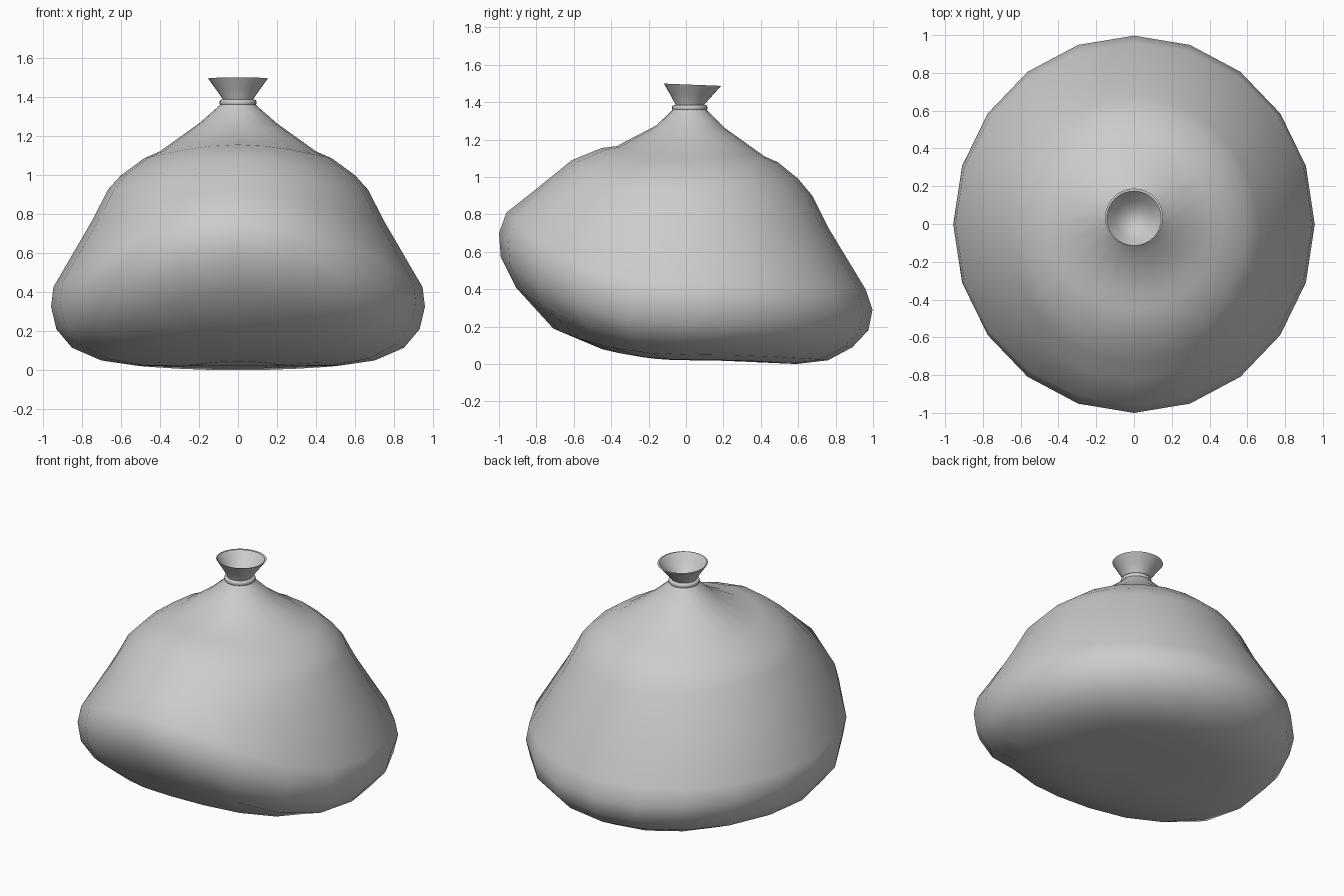
import bpy, bmesh, math

if "Cube" in bpy.data.objects:
    bpy.data.objects.remove(bpy.data.objects["Cube"])


def loft(name, rings, cap_start=None, cap_end=None, angle=60):
    """Skin a list of closed rings; optional pole points close the ends."""
    bm = bmesh.new()
    loops = [[bm.verts.new(p) for p in ring] for ring in rings]
    n = len(loops[0])
    for a, b in zip(loops, loops[1:]):
        for i in range(n):
            j = (i + 1) % n
            bm.faces.new((a[i], b[i], b[j], a[j]))
    for pole, ring in ((cap_start, loops[0]), (cap_end, loops[-1])):
        if pole:
            v = bm.verts.new(pole)
            for i in range(n):
                bm.faces.new((ring[i], ring[(i + 1) % n], v))
    bmesh.ops.recalc_face_normals(bm, faces=bm.faces)
    mesh = bpy.data.meshes.new(name)
    bm.to_mesh(mesh)
    bm.free()
    ob = bpy.data.objects.new(name, mesh)
    bpy.context.collection.objects.link(ob)
    bpy.context.view_layer.objects.active = ob
    ob.select_set(True)
    bpy.ops.object.shade_smooth_by_angle(angle=math.radians(angle))
    ob.select_set(False)
    return ob


def sag_ring(rx, zs, yb, zb, yf, zf, n=20):
    """Oval ring whose height differs at the sides, back and front."""
    cy, ry = (yb + yf) / 2, (yb - yf) / 2
    pts = []
    for i in range(n):
        a = 2 * math.pi * i / n
        c, s = math.cos(a), math.sin(a)
        z = zs + ((zb - zs) * s ** 2 if s > 0 else (zf - zs) * (-s) ** 2.4)
        pts.append((rx * c, cy + ry * s, z))
    return pts


# sack body: side x, side z, back y, back z, front y, front z
levels = [
    (0.085, 1.37, 0.105, 1.37, -0.065, 1.37),
    (0.095, 1.355, 0.115, 1.355, -0.075, 1.355),
    (0.20, 1.263, 0.21, 1.26, -0.16, 1.275),
    (0.40, 1.12, 0.42, 1.11, -0.37, 1.165),
    (0.48, 1.085, 0.49, 1.08, -0.45, 1.155),
    (0.60, 0.997, 0.60, 0.99, -0.61, 1.09),
    (0.665, 0.925, 0.675, 0.90, -0.74, 0.985),
    (0.75, 0.76, 0.76, 0.73, -0.82, 0.92),
    (0.945, 0.425, 0.96, 0.40, -0.96, 0.81),
    (0.957, 0.325, 0.997, 0.29, -1.0, 0.70),
    (0.93, 0.21, 0.975, 0.18, -0.99, 0.57),
    (0.85, 0.115, 0.89, 0.09, -0.91, 0.41),
    (0.70, 0.05, 0.76, 0.02, -0.71, 0.19),
    (0.51, 0.022, 0.59, 0.0, -0.45, 0.08),
    (0.28, 0.02, 0.32, 0.012, -0.28, 0.045),
]
loft("sack_body", [sag_ring(*l) for l in levels], cap_end=(0, 0.03, 0.025))


def disc(r, z, cy, tilt=0.0, n=32):
    return [(r * math.cos(2 * math.pi * i / n),
             cy + r * math.sin(2 * math.pi * i / n),
             z - tilt * math.sin(2 * math.pi * i / n)) for i in range(n)]


# cord around the neck
tie = [(0.080, 1.355), (0.090, 1.357), (0.094, 1.364), (0.094, 1.376),
       (0.090, 1.384), (0.078, 1.386)]
loft("neck_tie", [disc(r, z, 0.02) for r, z in tie])

# flared, hollow mouth
loft("sack_mouth", [
    disc(0.072, 1.37, 0.02),
    disc(0.077, 1.387, 0.021),
    disc(0.112, 1.437, 0.028, 0.003),
    disc(0.153, 1.493, 0.035, 0.006),
    disc(0.144, 1.493, 0.030, 0.006),
    disc(0.100, 1.437, 0.026, 0.003),
    disc(0.060, 1.40, 0.022),
], cap_end=(0, 0.022, 1.38), angle=45)
